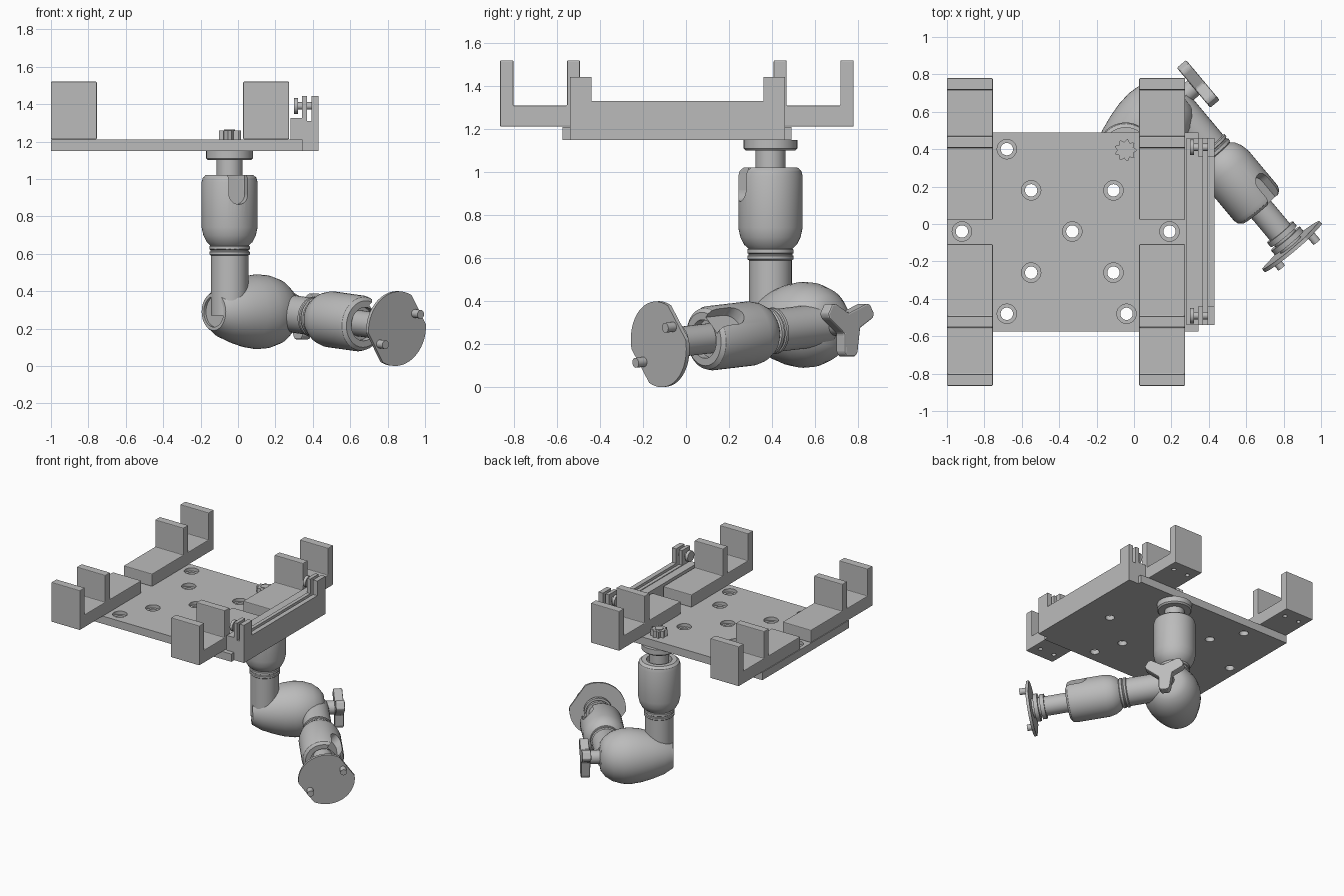
import bpy, bmesh, math
from mathutils import Matrix, Vector

if "Cube" in bpy.data.objects:
    bpy.data.objects.remove(bpy.data.objects["Cube"])

grey = bpy.data.materials.new("mid_grey")
grey.use_nodes = True
grey.diffuse_color = (0.5, 0.5, 0.5, 1)
grey.node_tree.nodes["Principled BSDF"].inputs["Base Color"].default_value = (0.5, 0.5, 0.5, 1)


def finish(name, bm, matrix=None):
    bmesh.ops.recalc_face_normals(bm, faces=bm.faces[:])
    if matrix:
        bm.transform(matrix)
    mesh = bpy.data.meshes.new(name)
    bm.to_mesh(mesh)
    bm.free()
    mesh.materials.append(grey)
    obj = bpy.data.objects.new(name, mesh)
    bpy.context.collection.objects.link(obj)
    return obj


def select(obj):
    bpy.ops.object.select_all(action="DESELECT")
    obj.select_set(True)
    bpy.context.view_layer.objects.active = obj


def smooth(obj):
    select(obj)
    bpy.ops.object.shade_smooth_by_angle(angle=math.radians(32))
    return obj


def lathe(name, profile, matrix=None, steps=48):
    """Revolve (radius, height) points about the local z axis."""
    bm = bmesh.new()
    verts = [bm.verts.new((r, 0, z)) for r, z in profile]
    edges = [bm.edges.new(pair) for pair in zip(verts, verts[1:])]
    bmesh.ops.spin(bm, geom=verts + edges, cent=(0, 0, 0), axis=(0, 0, 1),
                   angle=math.tau, steps=steps)
    bmesh.ops.remove_doubles(bm, verts=bm.verts[:], dist=0.0002)
    return smooth(finish(name, bm, matrix))


def cylinder(name, r, z0, z1, matrix=None, steps=32):
    return lathe(name, [(0, z0), (r, z0), (r, z1), (0, z1)], matrix, steps)


def prism(name, outline, depth, matrix=None, bevel=0.0):
    """Extrude a flat outline along local z."""
    bm = bmesh.new()
    face = bm.faces.new([bm.verts.new((x, y, 0)) for x, y in outline])
    top = bmesh.ops.extrude_face_region(bm, geom=[face])["geom"]
    bmesh.ops.translate(bm, vec=(0, 0, depth),
                        verts=[v for v in top if isinstance(v, bmesh.types.BMVert)])
    if bevel:
        bmesh.ops.bevel(bm, geom=bm.edges[:], offset=bevel, segments=2,
                        affect="EDGES", profile=0.5)
    return finish(name, bm, matrix)


def box(name, x0, x1, y0, y1, z0, z1, matrix=None):
    outline = [(x0, y0), (x1, y0), (x1, y1), (x0, y1)]
    place = Matrix.Translation((0, 0, z0))
    return prism(name, outline, z1 - z0, matrix @ place if matrix else place)


def cut(obj, cutters):
    for cutter in cutters:
        cutter.hide_render = True
        mod = obj.modifiers.new("cut", "BOOLEAN")
        mod.operation, mod.object, mod.solver = "DIFFERENCE", cutter, "EXACT"
        select(obj)
        bpy.ops.object.modifier_apply(modifier=mod.name)
        bpy.data.objects.remove(cutter)


def frame(origin, z_axis, x_hint):
    z = Vector(z_axis).normalized()
    y = z.cross(Vector(x_hint)).normalized()
    rot = Matrix((y.cross(z), y, z)).transposed().to_4x4()
    return Matrix.Translation(origin) @ rot


def at(x, y, z=0):
    return Matrix.Translation((x, y, z))


# Base plate with counterbored holes
plate = box("base_plate", -1, 0.345, -0.575, 0.49, 1.15, 1.21)
holes = [(-0.68, 0.4), (-0.68, -0.48), (-0.04, -0.48), (-0.92, -0.04), (-0.33, -0.04),
         (0.19, -0.04)] + [(x, y) for x in (-0.55, -0.11) for y in (0.18, -0.26)]
for x, y in holes:
    cut(plate, [cylinder("hole_cutter", 0.033, 1.1, 1.3, at(x, y), 24),
                cylinder("bore_cutter", 0.052, 1.185, 1.3, at(x, y), 24)])
smooth(plate)

# Four cradle clamps: a long foot with an inner and an outer upright
clamp_outline = [(0, 1.212), (0.757, 1.212), (0.757, 1.52), (0.695, 1.52), (0.695, 1.31),
                 (0.445, 1.31), (0.445, 1.52), (0.385, 1.52), (0.385, 1.31), (0, 1.31)]
for side, x in (("right", -1.0), ("left", 0.028)):
    for end, y, sign in (("back", 0.023, 1), ("front", -0.108, -1)):
        place = Matrix(((0, 0, 1, x), (sign, 0, 0, y), (0, 1, 0, 0), (0, 0, 0, 1)))
        clamp = prism(f"{end}_{side}_clamp", clamp_outline, 0.245, place, 0.005)
        cut(clamp, [cylinder("screw_cutter", 0.016, 1.15, 1.25,
                             at(x + dx, y + sign * 0.67), 16) for dx in (0.06, 0.185)])

# Side bracket: grooved rail with a pair of prongs and a screw at each end
box("bracket_body", 0.345, 0.43, -0.54, 0.46, 1.15, 1.31)
box("bracket_shelf", 0.28, 0.345, -0.54, 0.46, 1.21, 1.325)
rails = (("inner", 0.342, 0.37), ("outer", 0.393, 0.43))
for rail, x0, x1 in rails:
    box(f"{rail}_rail", x0, x1, -0.54, 0.46, 1.31, 1.33)
    for end, y0 in (("front", -0.54), ("back", 0.36)):
        box(f"{end}_{rail}_prong", x0, x1, y0, y0 + 0.1, 1.33, 1.443)
for end, y in (("front", -0.49), ("back", 0.41)):
    screw = frame((0.3, y, 1.39), (1, 0, 0), (0, 0, 1))
    cylinder(f"{end}_screw_head", 0.042, 0, 0.022, screw, 12)
    cylinder(f"{end}_screw_shaft", 0.02, 0, 0.1, screw, 16)

# Lobed knob on top of the plate, above the arm
lobes = [((0.052 + 0.009 * math.cos(i * math.pi / 2)) * math.cos(i * math.tau / 36),
          (0.052 + 0.009 * math.cos(i * math.pi / 2)) * math.sin(i * math.tau / 36))
         for i in range(36)]
smooth(prism("top_knob", lobes, 0.05, at(-0.045, 0.395, 1.21)))
cylinder("top_knob_boss", 0.03, 1.25, 1.265, at(-0.045, 0.395))

# Elbow body, lying on a horizontal diagonal axis
along = Vector((0.766, 0.643, 0))
elbow_centre = Vector((0.10, 0.545, 0.29))
elbow = frame(elbow_centre, along, (0, 0, 1))
lathe("elbow", [(0, -0.285), (0.082, -0.285), (0.082, -0.3), (0.1, -0.3), (0.112, -0.28),
                (0.14, -0.235), (0.17, -0.15), (0.19, -0.075), (0.2, 0), (0.196, 0.06),
                (0.175, 0.13), (0.14, 0.18), (0.1, 0.21), (0, 0.22)], elbow)
cylinder("elbow_knob_stem", 0.05, 0.2, 0.3, elbow)

# Three-lobed elbow knob: arms point down and up to both sides
star = []
for k in range(3):
    a = math.pi + k * math.tau / 3
    for r, t in ((0.058, -0.78), (0.135, -0.3), (0.15, -0.17), (0.15, 0.17), (0.135, 0.3)):
        star.append((r * math.cos(a + t), r * math.sin(a + t)))
prism("elbow_knob", star, 0.065, elbow @ at(0, 0, 0.285), 0.008)


def arm(name, matrix, root, collar, socket, tip):
    """Tube, collar, slotted socket and neck along local z; slot faces local x."""
    cylinder(f"{name}_tube", 0.1, root, collar + 0.02, matrix)
    c = collar
    lathe(f"{name}_collar", [(0, c), (0.1, c), (0.108, c + 0.006), (0.108, c + 0.02),
                             (0.102, c + 0.024), (0.102, c + 0.03), (0.108, c + 0.034),
                             (0.108, c + 0.05), (0.1, c + 0.056), (0, c + 0.056)], matrix)
    s, top = socket, socket + 0.38
    body = lathe(f"{name}_socket", [(0, s), (0.1, s), (0.122, s + 0.02), (0.14, s + 0.055),
                                    (0.15, s + 0.1), (0.15, top - 0.04), (0.143, top - 0.015),
                                    (0.125, top), (0.09, top), (0.09, top - 0.04),
                                    (0, top - 0.04)], matrix)
    slot = matrix @ at(0, 0, top - 0.105) @ Matrix.Rotation(math.pi / 2, 4, "Y")
    cut(body, [cylinder("slot_cutter", 0.053, 0.09, 0.25, slot),
               box("slot_box", 0.09, 0.25, -0.053, 0.053, top - 0.105, top + 0.1, matrix)])
    smooth(body)
    cylinder(f"{name}_neck", 0.07, top - 0.1, tip, matrix)


# Upright arm from the elbow to the plate
upright = frame((-0.045, 0.393, 0), (0, 0, 1), (0.05, -0.14, 0))
arm("upright_arm", upright, 0.27, 0.59, 0.642, 1.14)
lathe("upright_flange", [(0, 1.1), (0.115, 1.1), (0.125, 1.11), (0.125, 1.15), (0, 1.15)],
      upright)

# Side arm from the elbow to the mounting disc
start, end = elbow_centre + along * 0.145, Vector((0.845, -0.12, 0.2))
reach = (end - start).length
side = frame(start, end - start, along + Vector((0, 0, 1)))
arm("side_arm", side, 0, reach - 0.7, reach - 0.645, reach)
for i, (r, back) in enumerate(((0.09, 0.1), (0.1, 0.055))):
    cylinder(f"side_flange_{i + 1}", r, reach - back, reach - back + 0.03, side)

# Mounting disc with two flats and two pins; local x runs through the pins
disc = frame(end, end - start, along * 0.12 + Vector((0, 0, 0.085)))
half = math.acos(0.175 / 0.2)
arc = [half + i * (math.pi - 2 * half) / 20 for i in range(21)]
rim = [(0.2 * math.cos(a + turn), 0.2 * math.sin(a + turn))
       for turn in (0, math.pi) for a in arc]
smooth(prism("mounting_disc", rim, 0.02, disc @ at(0, 0, -0.01)))
for label, x in (("upper", 0.142), ("lower", -0.142)):
    cylinder(f"{label}_pin", 0.023, 0, 0.06, disc @ at(x, 0), 20)
